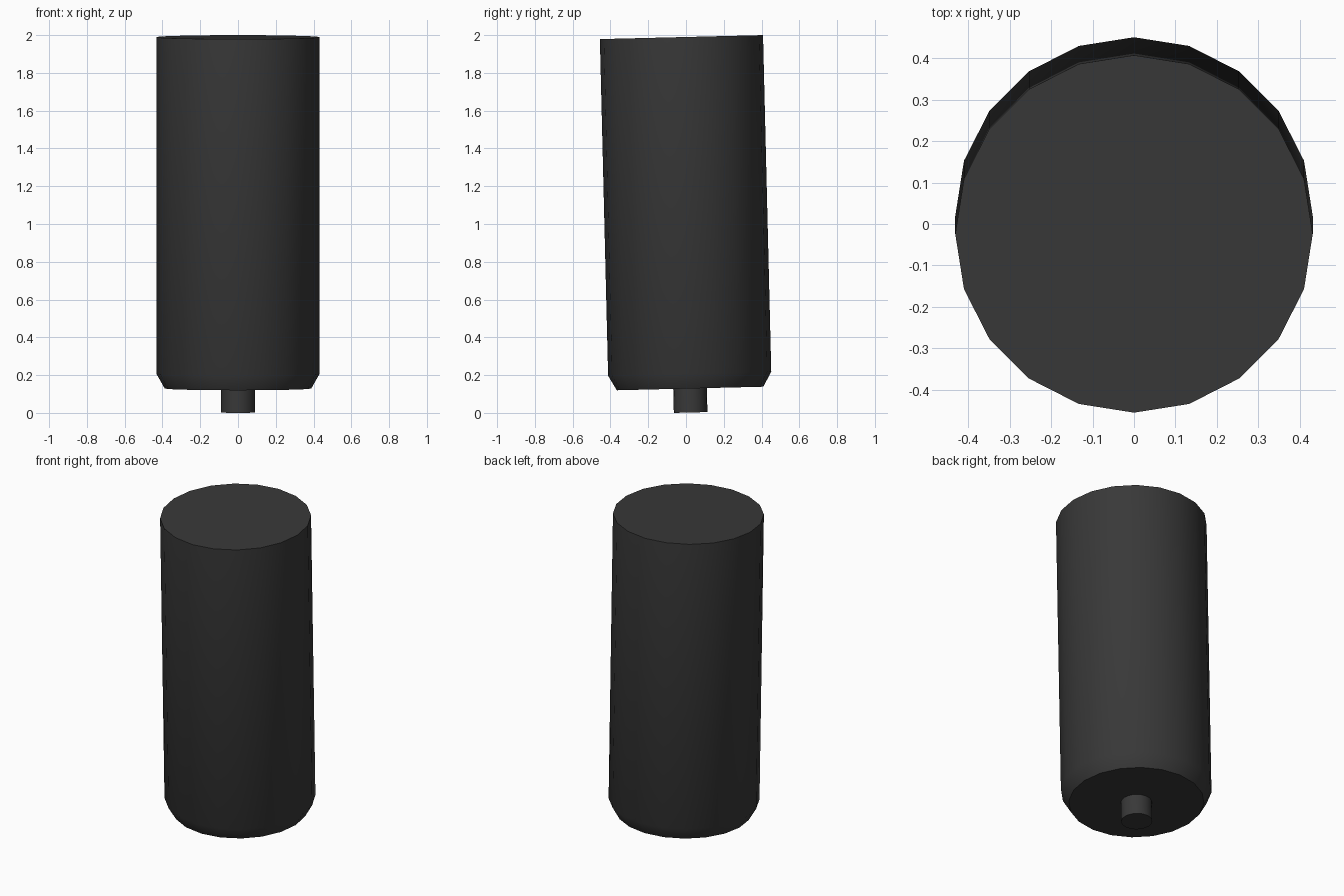
import bpy
import bmesh
from math import sin, cos, pi, radians
from mathutils import Matrix

if "Cube" in bpy.data.objects:
    bpy.data.objects.remove(bpy.data.objects["Cube"])

SIDES = 20
TILT = radians(1.4)
# The whole part leans slightly towards the front
LEAN = Matrix.Translation((0, 0.0245, 0.0022)) @ Matrix.Rotation(TILT, 4, 'X')

dark = bpy.data.materials.new("dark_grey")
dark.diffuse_color = (0.04, 0.04, 0.04, 1)
dark.use_nodes = True
dark.node_tree.nodes["Principled BSDF"].inputs["Base Color"].default_value = dark.diffuse_color


def turned(name, profile):
    """Closed solid of revolution from (radius, height) pairs, bottom to top."""
    bm = bmesh.new()
    rings = [[bm.verts.new((r * cos(2 * pi * i / SIDES), r * sin(2 * pi * i / SIDES), z))
              for i in range(SIDES)] for r, z in profile]
    for low, high in zip(rings, rings[1:]):
        for i in range(SIDES):
            j = (i + 1) % SIDES
            bm.faces.new((low[i], low[j], high[j], high[i]))
    bm.faces.new(rings[0][::-1])
    bm.faces.new(rings[-1])
    bm.transform(LEAN)
    mesh = bpy.data.meshes.new(name)
    bm.to_mesh(mesh)
    bm.free()
    mesh.materials.append(dark)
    obj = bpy.data.objects.new(name, mesh)
    bpy.context.collection.objects.link(obj)
    bpy.ops.object.select_all(action='DESELECT')
    obj.select_set(True)
    bpy.context.view_layer.objects.active = obj
    bpy.ops.object.shade_smooth_by_angle(angle=radians(40))
    return obj


# Main barrel with chamfered lower rim
turned("barrel", [(0.388, 0.127), (0.432, 0.205), (0.432, 1.9878)])

# Short stem below the barrel
turned("stem", [(0.089, 0.0), (0.089, 0.135)])
